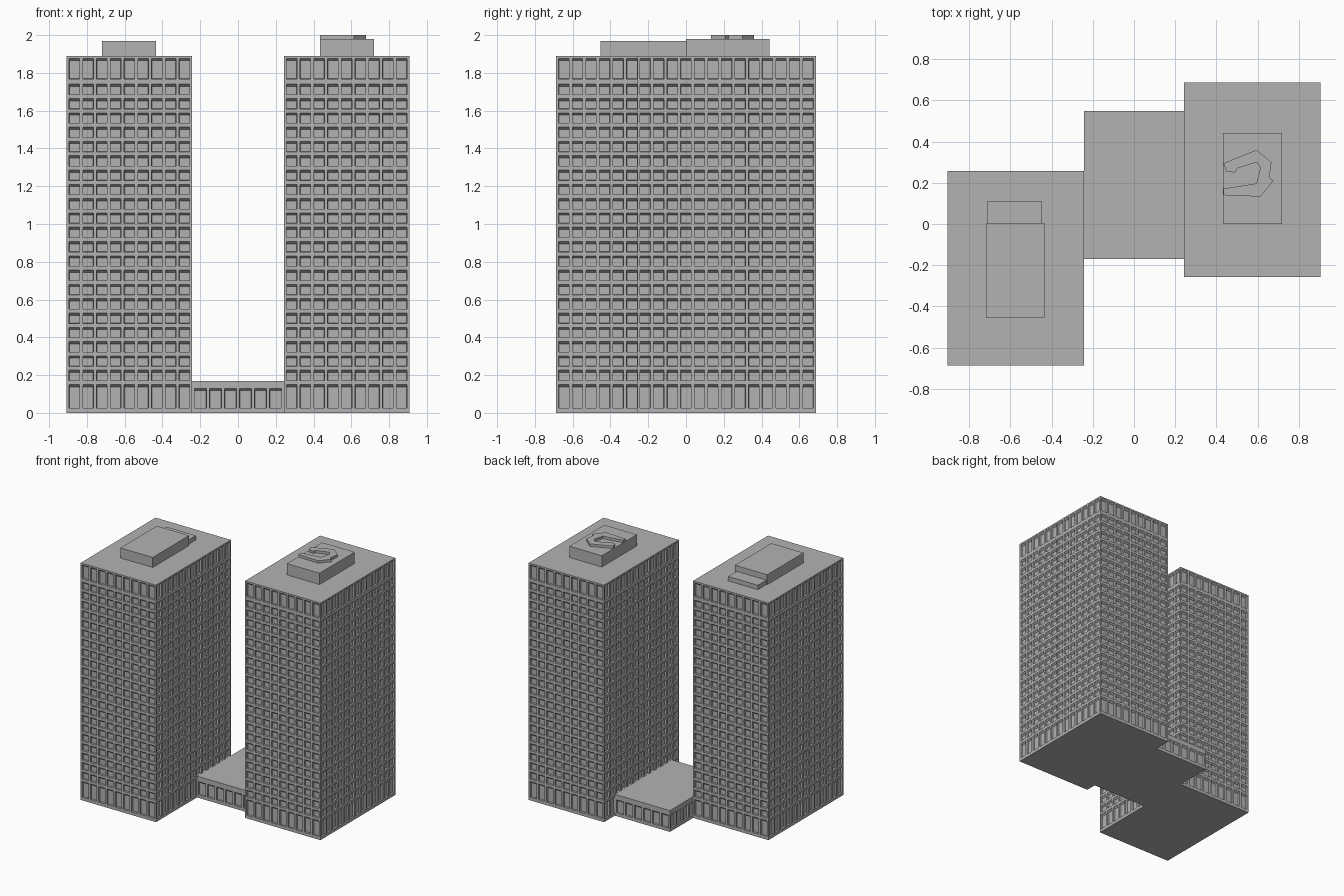
import bpy
import bmesh
from mathutils import Vector

if "Cube" in bpy.data.objects:
    bpy.data.objects.remove(bpy.data.objects["Cube"], do_unlink=True)

concrete = bpy.data.materials.new("concrete grey")
concrete.use_nodes = True
GREY = (0.45, 0.45, 0.45, 1)
concrete.diffuse_color = GREY
concrete.node_tree.nodes["Principled BSDF"].inputs["Base Color"].default_value = GREY

DEPTH = 0.014


def finish(bm, name):
    bmesh.ops.remove_doubles(bm, verts=bm.verts, dist=0.0002)
    bmesh.ops.recalc_face_normals(bm, faces=bm.faces)
    mesh = bpy.data.meshes.new(name)
    bm.to_mesh(mesh)
    bm.free()
    mesh.materials.append(concrete)
    obj = bpy.data.objects.new(name, mesh)
    bpy.context.collection.objects.link(obj)
    return obj


def spans(length, count, margin, gap):
    """Alternating pier and window boundaries along a wall."""
    size = (length - 2 * margin - (count - 1) * gap) / count
    cuts = [0]
    for i in range(count):
        start = margin + i * (size + gap)
        cuts += [start, start + size]
    return cuts + [length]


def wall(bm, start, end, columns, rows, gap):
    """Wall with a grid of recessed windows, each under a sloping head."""
    start, end = Vector(start), Vector(end)
    along = (end - start).normalized()
    inward = Vector((-along.y, along.x, 0))
    cols = spans((end - start).length, columns, 0.013, gap)

    def quad(*corners):
        bm.faces.new([bm.verts.new(start + along * u + inward * d + Vector((0, 0, z)))
                      for u, z, d in corners])

    for i in range(len(cols) - 1):
        a, b = cols[i], cols[i + 1]
        for j in range(len(rows) - 1):
            lo, hi = rows[j], rows[j + 1]
            outer = [(a, lo, 0), (b, lo, 0), (b, hi, 0), (a, hi, 0)]
            if i % 2 == 0 or j % 2 == 0:
                quad(*outer)
                continue
            head = hi - 0.012
            inner = [(a + 0.001, lo + 0.001, DEPTH), (b - 0.001, lo + 0.001, DEPTH),
                     (b - 0.001, head, DEPTH), (a + 0.001, head, DEPTH)]
            quad(*inner)
            for k in range(4):
                n = (k + 1) % 4
                quad(outer[k], outer[n], inner[n], inner[k])


def building(name, x0, x1, y0, y1, rows, nx, ny, gap):
    bm = bmesh.new()
    ring = [(x0, y0, 0), (x1, y0, 0), (x1, y1, 0), (x0, y1, 0)]
    for k in range(4):
        wall(bm, ring[k], ring[(k + 1) % 4], ny if k % 2 else nx, rows, gap)
    for z in (0, rows[-1]):
        bm.faces.new([bm.verts.new((x, y, z)) for x, y, _ in ring])
    return finish(bm, name)


def slab(name, outline, z0, z1):
    """Flat outline raised into a solid."""
    bm = bmesh.new()
    base = bm.faces.new([bm.verts.new((x, y, z0)) for x, y in outline])
    top = bmesh.ops.extrude_face_region(bm, geom=[base], use_keep_orig=True)["geom"]
    bmesh.ops.translate(bm, vec=(0, 0, z1 - z0),
                        verts=[v for v in top if isinstance(v, bmesh.types.BMVert)])
    return finish(bm, name)


def box(name, x0, x1, y0, y1, z0, z1):
    return slab(name, [(x0, y0), (x1, y0), (x1, y1), (x0, y1)], z0, z1)


# Storey heights: tall ground floor, regular floors, tall top floor
ROOF = 1.89
storeys = [0, 0.025, 0.15]
for floor in range(21):
    head = 0.226 + floor * 0.0757
    storeys += [head - 0.055, head]
storeys += [1.768, 1.877, ROOF]

# Twin towers and the low link between them
building("right_tower", -0.907, -0.243, -0.687, 0.257, storeys, 9, 13, 0.017)
building("left_tower", 0.243, 0.907, -0.257, 0.687, storeys, 9, 13, 0.017)
building("link_building", -0.243, 0.243, -0.17, 0.55, [0, 0.025, 0.13, 0.17], 6, 9, 0.017)

# Rooftop plant rooms
box("right_plant_room", -0.72, -0.435, -0.453, 0.005, ROOF, 1.97)
box("right_plant_step", -0.712, -0.45, 0.005, 0.112, ROOF, 1.925)
box("left_plant_room", 0.433, 0.72, 0, 0.442, ROOF, 1.98)

# Curved raised deck on the left plant room
slab("left_roof_deck", [
    (0.435, 0.295), (0.595, 0.36), (0.668, 0.3), (0.657, 0.225), (0.677, 0.21),
    (0.614, 0.133), (0.435, 0.14), (0.435, 0.172), (0.595, 0.197), (0.615, 0.275),
    (0.595, 0.3), (0.5, 0.27), (0.49, 0.25), (0.447, 0.255)], 1.98, 2.0)
